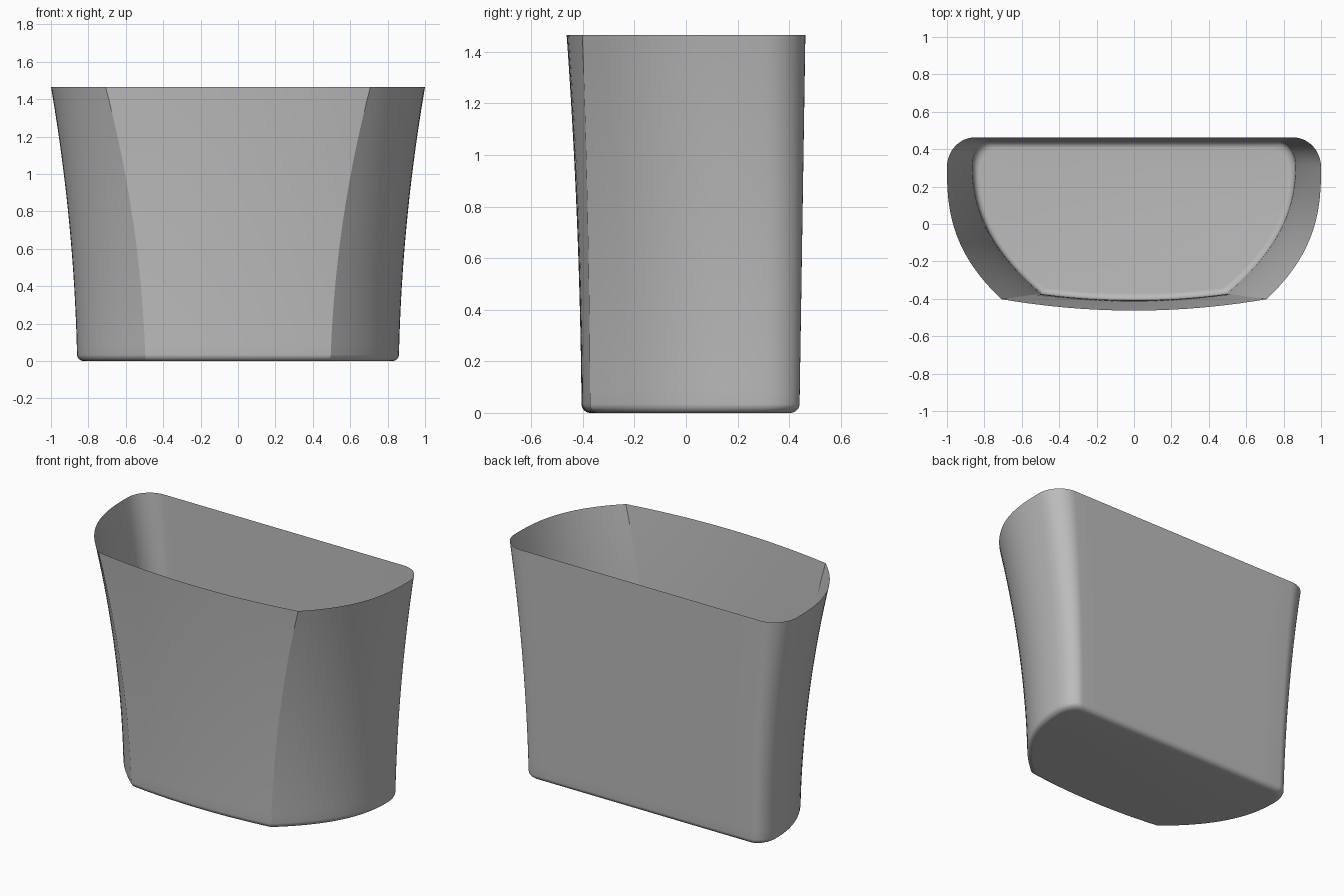
import bpy, bmesh, math

cube = bpy.data.objects.get("Cube")
if cube:
    bpy.data.objects.remove(cube)

HEIGHT = 1.466
FILLET = 0.035


def lerp(a, b, t):
    return a + (b - a) * t


def half_outline(u):
    """Right half of the cross-section, from front centre to back centre."""
    flare = 0.2 * u + 0.8 * u * u
    width = lerp(0.86, 1.0, flare)
    crease_x = lerp(0.495, 0.708, flare)
    crease_y = lerp(-0.372, -0.402, flare)
    front_y = lerp(-0.405, -0.463, flare)
    back_y = lerp(0.44, 0.463, u)
    radius_x = lerp(0.09, 0.15, flare)
    radius_y = lerp(0.13, 0.16, flare)
    side_y = back_y - radius_y
    power = lerp(2.2, 2.6, flare)
    points = []
    # Gently bowed front panel
    for i in range(10):
        s = i / 10
        points.append((crease_x * s, lerp(front_y, crease_y, s * s)))
    # Curved side, starting at the crease
    for i in range(18):
        s = 1 - i / 18
        points.append((width - (width - crease_x) * s ** power,
                       lerp(side_y, crease_y, s)))
    # Rounded back corner
    for i in range(13):
        a = i / 12 * math.pi / 2
        points.append((width - radius_x * (1 - math.cos(a)),
                       side_y + radius_y * math.sin(a)))
    # Flat back wall
    edge = width - radius_x
    points += [(edge * (1 - i / 6), back_y) for i in range(1, 7)]
    return points


def add_ring(bm, z, inset=0.0):
    half = half_outline(z / HEIGHT)
    full = half + [(-x, y) for x, y in half[-2:0:-1]]
    sx, sy = 1 - inset / 0.86, 1 - inset / 0.42
    return [bm.verts.new((x * sx, y * sy, z)) for x, y in full]


bm = bmesh.new()
rings = []
# Rounded bottom edge
for i in range(8):
    a = i / 8 * math.pi / 2
    rings.append(add_ring(bm, FILLET * (1 - math.cos(a)), FILLET * (1 - math.sin(a))))
# Flared wall up to the open rim
for i in range(25):
    rings.append(add_ring(bm, lerp(FILLET, HEIGHT, i / 24)))
for low, high in zip(rings, rings[1:]):
    n = len(low)
    for j in range(n):
        k = (j + 1) % n
        bm.faces.new((low[j], low[k], high[k], high[j]))
# Flat floor
bm.faces.new(rings[0][::-1])

mesh = bpy.data.meshes.new("bin_shell")
bm.to_mesh(mesh)
bm.free()
shell = bpy.data.objects.new("bin_shell", mesh)
bpy.context.collection.objects.link(shell)

# Plain grey finish
grey = bpy.data.materials.new("plain_grey")
grey.use_nodes = True
colour = (0.5, 0.5, 0.5, 1)
grey.diffuse_color = colour
grey.node_tree.nodes["Principled BSDF"].inputs["Base Color"].default_value = colour
mesh.materials.append(grey)

# Smooth walls with a crisp front crease
bpy.ops.object.select_all(action="DESELECT")
shell.select_set(True)
bpy.context.view_layer.objects.active = shell
bpy.ops.object.shade_smooth_by_angle(angle=math.radians(22))
